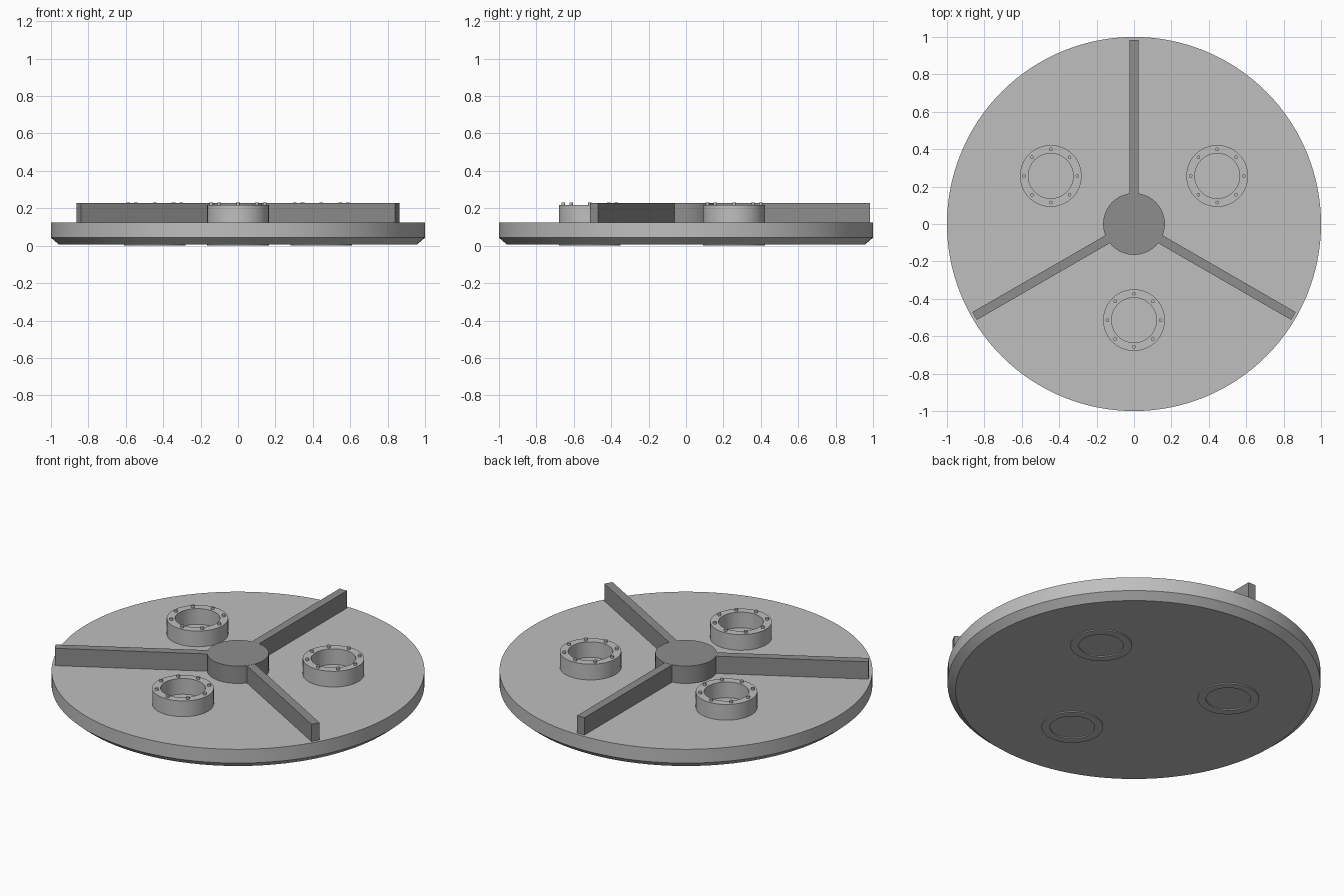
import bpy, bmesh, math
from math import cos, sin, radians

cube = bpy.data.objects.get("Cube")
if cube:
    bpy.data.objects.remove(cube, do_unlink=True)


def material(name, value):
    mat = bpy.data.materials.new(name)
    mat.use_nodes = True
    color = (value, value, value, 1)
    mat.diffuse_color = color
    mat.node_tree.nodes["Principled BSDF"].inputs["Base Color"].default_value = color
    return mat


light_grey = material("light grey", 0.52)
dark_grey = material("dark grey", 0.27)


def finish(bm, name, mat, smooth=True):
    bmesh.ops.recalc_face_normals(bm, faces=bm.faces)
    mesh = bpy.data.meshes.new(name)
    bm.to_mesh(mesh)
    bm.free()
    mesh.materials.append(mat)
    obj = bpy.data.objects.new(name, mesh)
    bpy.context.collection.objects.link(obj)
    if smooth:
        bpy.ops.object.select_all(action='DESELECT')
        obj.select_set(True)
        bpy.context.view_layer.objects.active = obj
        bpy.ops.object.shade_smooth_by_angle(angle=radians(30))
    return obj


def lathe(name, profile, sides, mat, center=(0, 0), closed=False):
    """Turn a (radius, z) profile about a vertical axis; open profiles get end caps."""
    bm = bmesh.new()
    loops = []
    for r, z in profile:
        loops.append([bm.verts.new((center[0] + r * cos(math.tau * i / sides),
                                    center[1] + r * sin(math.tau * i / sides), z))
                      for i in range(sides)])
    pairs = list(zip(loops, loops[1:]))
    if closed:
        pairs.append((loops[-1], loops[0]))
    else:
        bm.faces.new(loops[0])
        bm.faces.new(loops[-1])
    for a, b in pairs:
        for i in range(sides):
            j = (i + 1) % sides
            bm.faces.new((a[i], a[j], b[j], b[i]))
    return finish(bm, name, mat)


BASE, TOP, RIM = 0.006, 0.125, 0.228

# Round plate with a chamfered underside
lathe("plate", [(0.957, BASE), (1, 0.043), (1, TOP)], 128, light_grey)

# Central hub
lathe("hub", [(0.165, TOP - 0.01), (0.165, RIM)], 64, dark_grey)

# Three radial ribs, one pointing to the back
for k in range(3):
    a = radians(90 + 120 * k)
    bm = bmesh.new()
    bmesh.ops.create_cube(bm, size=1)
    inner, outer, width = 0.1, 0.984, 0.048
    for v in bm.verts:
        along = outer if v.co.x > 0 else inner
        across = v.co.y * width
        v.co = (along * cos(a) - across * sin(a),
                along * sin(a) + across * cos(a),
                RIM - 0.0005 if v.co.z > 0 else TOP - 0.01)
    finish(bm, f"rib_{k + 1}", dark_grey, smooth=False)

# Three flanged rings between the ribs, each with eight bolts
for k in range(3):
    a = radians(30 + 120 * k)
    cx, cy = 0.514 * cos(a), 0.514 * sin(a)
    ring = [(0.12, 0), (0.165, 0), (0.165, 0.218), (0.12, 0.218)]
    lathe(f"flange_ring_{k + 1}", ring, 64, light_grey, (cx, cy), closed=True)
    for i in range(8):
        b = math.tau * i / 8
        spot = (cx + 0.142 * cos(b), cy + 0.142 * sin(b))
        lathe(f"bolt_{k + 1}_{i + 1}", [(0.0095, 0.2), (0.0095, 0.23)], 16, light_grey, spot)
